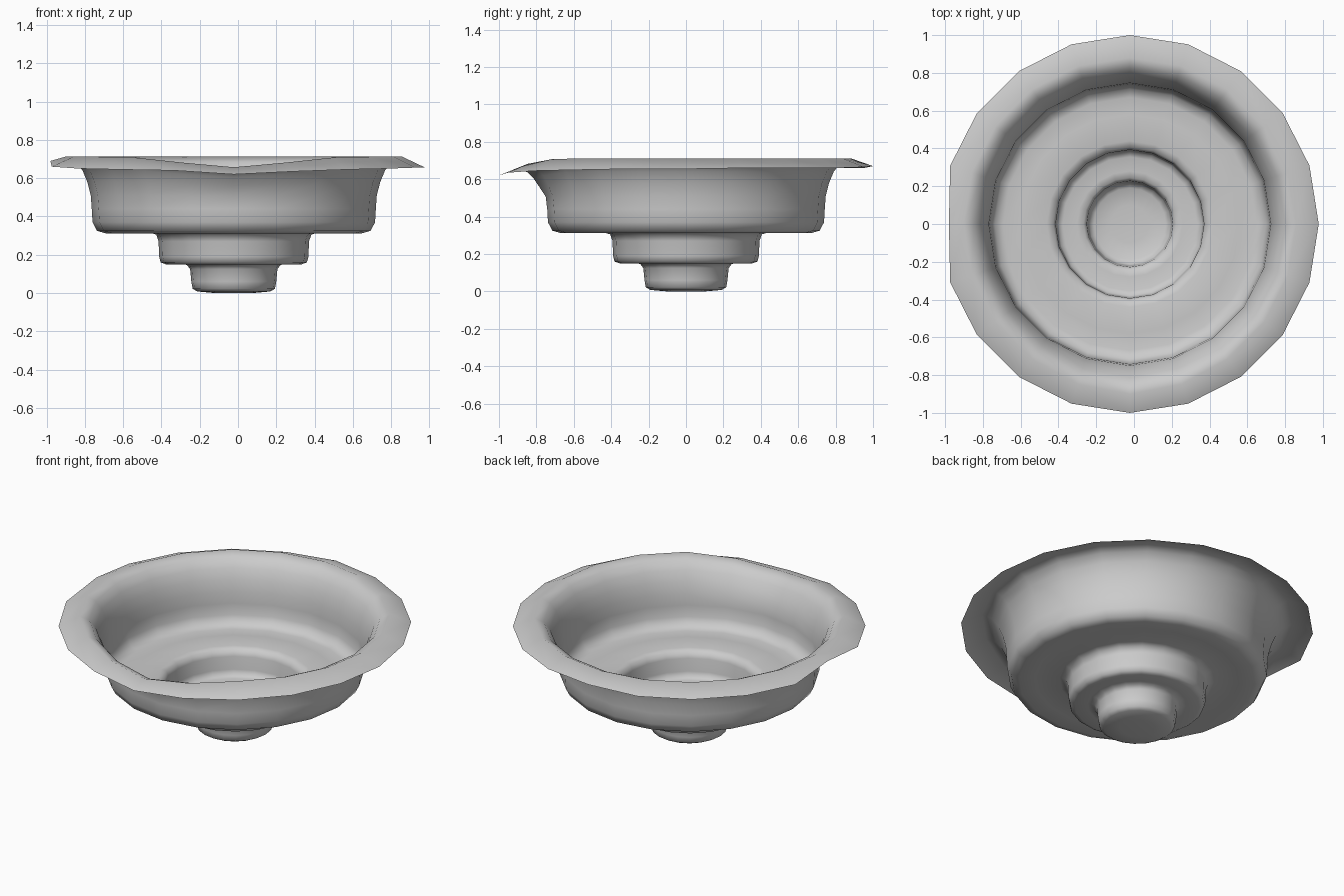
import bpy, bmesh
from math import sin, cos, tau

if "Cube" in bpy.data.objects:
    bpy.data.objects.remove(bpy.data.objects["Cube"])

SIDES = 20
CX = -0.022          # the bowl's axis sits slightly left of the rim's centre

# stepped body profile: radius, height
profile = [(0.10, 0.0), (0.19, 0.008), (0.215, 0.022), (0.222, 0.06), (0.228, 0.125),
           (0.245, 0.147), (0.28, 0.152), (0.355, 0.150), (0.382, 0.160), (0.39, 0.19),
           (0.393, 0.27), (0.405, 0.305), (0.44, 0.316), (0.58, 0.317), (0.67, 0.312),
           (0.715, 0.325), (0.738, 0.37), (0.742, 0.44), (0.747, 0.51), (0.765, 0.58),
           (0.79, 0.64), (0.825, 0.685), (0.88, 0.712)]
# wavy outer lip height per spoke, counter-clockwise from +x
lip_z = [.655, .66, .66, .66, .665, .67, .66, .66, .66, .66,
         .69, .66, .65, .645, .64, .62, .635, .645, .65, .655]

bm = bmesh.new()
rings = []
for r, z in profile + [(1.0, None)]:
    ring = []
    for i in range(SIDES):
        a = tau * i / SIDES
        front = max(0.0, -sin(a)) ** 12          # front dips and flares
        rr, zz = r, lip_z[i] if z is None else z
        if z is not None and z > 0.5:
            t = (z - 0.5) / 0.212
            zz -= 0.055 * front * t
            rr += 0.05 * front * t * (1.4 - t)
        x = max(CX + rr * cos(a), -0.98)
        ring.append(bm.verts.new((x, rr * sin(a), zz)))
    rings.append(ring)

# skin between rings and the closed bottom
for lo, hi in zip(rings, rings[1:]):
    for i in range(SIDES):
        j = (i + 1) % SIDES
        bm.faces.new((lo[i], lo[j], hi[j], hi[i]))
hub = bm.verts.new((CX, 0, 0))
for i in range(SIDES):
    bm.faces.new((hub, rings[0][(i + 1) % SIDES], rings[0][i]))
for f in bm.faces:
    f.smooth = True
bmesh.ops.recalc_face_normals(bm, faces=bm.faces)

mesh = bpy.data.meshes.new("stepped_bowl")
bm.to_mesh(mesh)
bm.free()
bowl = bpy.data.objects.new("stepped_bowl", mesh)
bpy.context.collection.objects.link(bowl)
